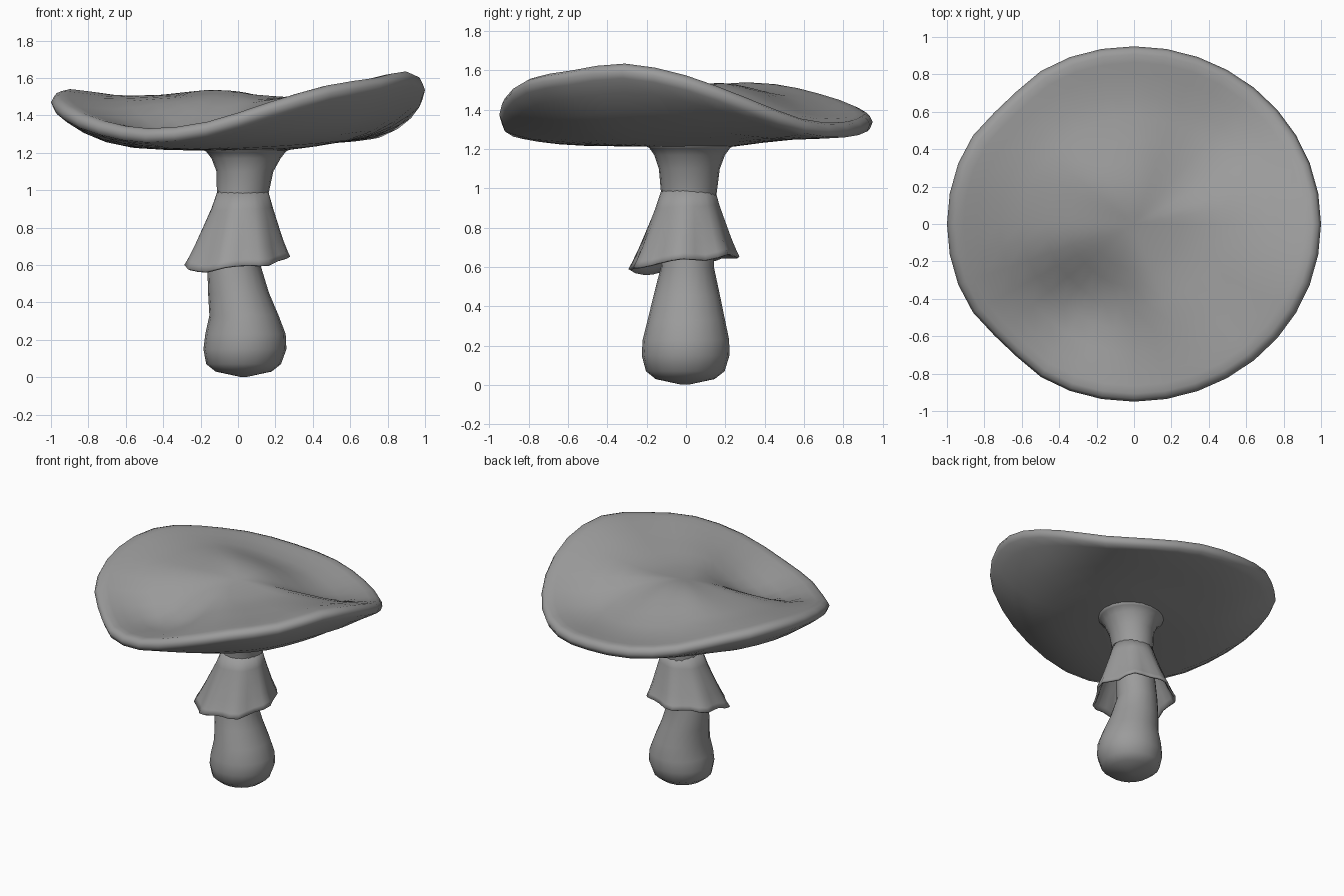
import bpy, bmesh
from math import cos, sin, pi, radians, exp, tanh

cube = bpy.data.objects.get("Cube")
if cube:
    bpy.data.objects.remove(cube, do_unlink=True)

grey = bpy.data.materials.new("plain grey")
grey.use_nodes = True
COLOUR = (0.33, 0.33, 0.33, 1)
grey.diffuse_color = COLOUR
grey.node_tree.nodes["Principled BSDF"].inputs["Base Color"].default_value = COLOUR


def loft(name, rings, cap_start=False, cap_end=False):
    """Skin a list of equal rings of points, smooth shaded."""
    bm = bmesh.new()
    rows = [[bm.verts.new(p) for p in ring] for ring in rings]
    n = len(rows[0])
    for a, b in zip(rows, rows[1:]):
        for i in range(n):
            j = (i + 1) % n
            bm.faces.new((a[i], a[j], b[j], b[i]))
    for closed, row in ((cap_start, rows[0]), (cap_end, rows[-1])):
        if closed:
            mid = [sum(v.co[k] for v in row) / n for k in range(3)]
            hub = bm.verts.new(mid)
            for i in range(n):
                bm.faces.new((row[i], row[(i + 1) % n], hub))
    bmesh.ops.recalc_face_normals(bm, faces=bm.faces)
    mesh = bpy.data.meshes.new(name)
    bm.to_mesh(mesh)
    bm.free()
    for face in mesh.polygons:
        face.use_smooth = True
    mesh.materials.append(grey)
    obj = bpy.data.objects.new(name, mesh)
    bpy.context.collection.objects.link(obj)
    return obj


def cyclic(values, turn):
    """Smooth periodic interpolation; turn runs from 0 to 1."""
    n = len(values)
    i, t = divmod((turn % 1) * n, 1)
    a, b, c, d = (values[(int(i) + k) % n] for k in (-1, 0, 1, 2))
    return b + t / 2 * (c - a + t * (2*a - 5*b + 4*c - d + t * (3*(b - c) + d - a)))


def angles(n):
    return [(i / n, -pi + 2 * pi * i / n) for i in range(n)]


# Cap: a warped disc whose rim height changes with direction
RIM = (1.51, 1.45, 1.37, 1.33, 1.365, 1.47, 1.56, 1.6, 1.635,
       1.575, 1.46, 1.355, 1.335, 1.365, 1.395, 1.45, 1.51, 1.54)


def cap_ring(r, height):
    ring = []
    for turn, a in angles(36):
        size = 1 - 0.03 * exp(-((abs(a) - radians(135)) / 0.2) ** 2)
        x, y = r * size * cos(a), 0.95 * r * size * sin(a)
        ring.append((x, y, height(r, cyclic(RIM, turn), x, y)))
    return ring


def top(r, rim, x, y):
    # low sides drop early, high sides climb late
    centre = 1.49
    start, span = (0.3, 0.68) if rim > centre else (0.05, 0.63)
    t = min(max((r - start) / span, 0), 1)
    t = t * t * (3 - 2 * t)
    ridge = 0.055 * exp(-((x + 0.08) ** 2 + (y - 0.24) ** 2) / 0.08)
    dent = 0.05 * exp(-((x + 0.22) / 0.32) ** 2 - ((y + 0.42) / 0.18) ** 2)
    trough = 0.015 * exp(-((r - 0.72) / 0.15) ** 2)
    return centre + (rim - centre) * t + ridge - dent - trough


def below(r, rim, x, y):
    t = max((r - 0.25) / 0.735, 0)
    lift = 0.035 * min(1, 3 * t) * (0.5 + 0.5 * tanh(3 * (0.65 * x + 0.75 * y)))
    base = 1.212 + lift
    return base + (rim - 0.075 - base) * t ** 3.3


def lip(drop):
    return lambda r, rim, x, y: rim - drop


cap_rings = [cap_ring(r, top) for r in (0.06, 0.15, 0.25, 0.35, 0.47, 0.6, 0.72, 0.84, 0.91)]
cap_rings += [cap_ring(r, lip(d)) for r, d in ((0.955, 0), (0.985, 0.012), (1, 0.04))]
cap_rings += [cap_ring(r, below) for r in (0.985, 0.93, 0.84, 0.72, 0.58, 0.42, 0.25, 0.12)]
loft("cap", cap_rings, True, True)

# Stem: height, centre x, half width x, half depth y
STEM = ((0.002, 0.03, 0.02, 0.02), (0.03, 0.03, 0.15, 0.15), (0.07, 0.03, 0.2, 0.2),
        (0.15, 0.037, 0.222, 0.223), (0.23, 0.04, 0.215, 0.22), (0.33, 0.032, 0.185, 0.197),
        (0.45, 0.003, 0.163, 0.17), (0.6, -0.022, 0.142, 0.135), (0.8, 0, 0.135, 0.13),
        (0.98, 0.025, 0.138, 0.142), (1.1, 0.037, 0.152, 0.155),
        (1.17, 0.043, 0.185, 0.18), (1.205, 0.043, 0.212, 0.205), (1.225, 0.043, 0.25, 0.24))
loft("stem", [[(cx + w * cos(a), 0.02 * z - 0.005 + d * sin(a), z) for _, a in angles(20)]
              for z, cx, w, d in STEM], True, True)

# Skirt: a flared, pleated ring with an uneven hem, growing out of the stem
HEM = (0.62, 0.58, 0.565, 0.59, 0.6, 0.6, 0.625, 0.645, 0.635, 0.665, 0.66, 0.65, 0.65, 0.63)


def skirt_ring(t, radius, cx):
    ring = []
    for turn, a in angles(28):
        r = radius * (1 + 0.06 * t * cos(7 * a + 0.6))
        z = 1.0 + (cyclic(HEM, turn) - 1.0) * t
        ring.append((cx + r * cos(a), 0.012 * (1 - 2 * t) + r * sin(a), z))
    return ring


skirt = loft("skirt", [skirt_ring(*row) for row in (
    (0, 0.134, 0.026), (0.25, 0.163, 0.02), (0.5, 0.198, 0.01),
    (0.75, 0.233, 0), (0.92, 0.26, -0.006), (1, 0.275, -0.01))])
thick = skirt.modifiers.new("thickness", "SOLIDIFY")
thick.thickness = 0.014
thick.offset = -1
